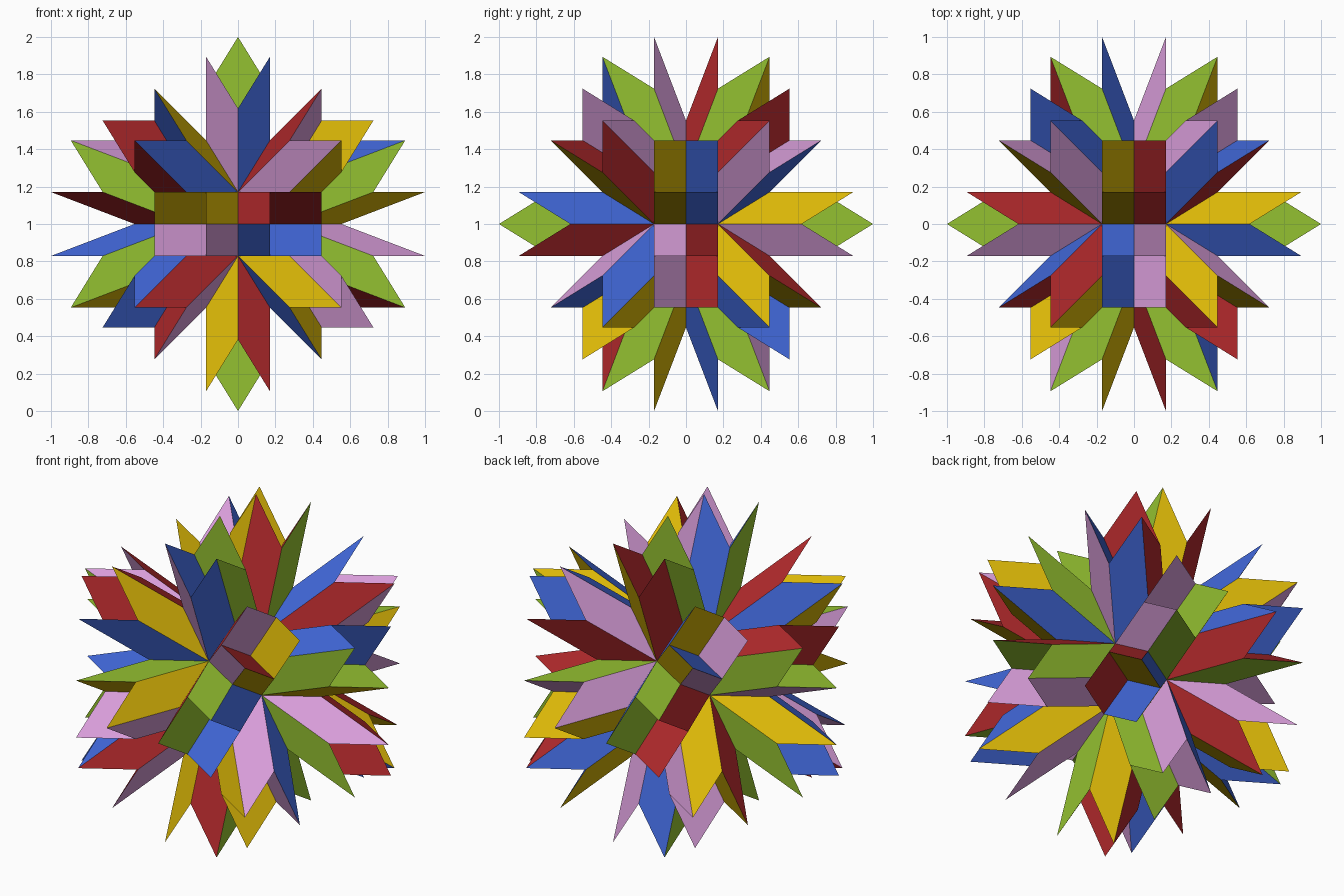
import bpy, bmesh, math
from itertools import combinations, product
from mathutils import Matrix, Vector

if "Cube" in bpy.data.objects:
    bpy.data.objects.remove(bpy.data.objects["Cube"])

PHI = (1 + math.sqrt(5)) / 2
A = 1 / (3 * PHI + 1)            # distance of every face plane from the centre


def srgb(*c):
    return tuple((v / 12.92) if v < 0.04045 else ((v + 0.055) / 1.055) ** 2.4 for v in c) + (1,)


# One flat colour per set of three mutually square directions
PALETTE = [("green", srgb(0.58, 0.755, 0.19)), ("yellow", srgb(0.855, 0.715, 0.03)),
           ("red", srgb(0.69, 0.16, 0.17)), ("pink", srgb(0.845, 0.615, 0.85)),
           ("blue", srgb(0.255, 0.405, 0.85))]
COLOUR_OF = {(1, 1): 1, (-1, -1): 2, (1, -1): 3, (-1, 1): 4}

# The 30 facet directions: six along the axes, 24 slanted ones
normals = []
for i in range(3):
    for s in (1, -1):
        v = [0, 0, 0]
        v[i] = s
        normals.append(Vector(v))
    for sx, sy, sz in product((1, -1), repeat=3):
        v = [sx * 0.5, sy * PHI / 2, sz / PHI / 2]
        normals.append(Vector(v[i:] + v[:i]))


def colour_index(n):
    if max(abs(c) for c in n) > 0.99:
        return 0
    s = [1 if c > 0 else -1 for c in n]
    small = min(range(3), key=lambda k: abs(n[k]))
    s[small] *= -1
    return COLOUR_OF[(s[0] * s[1], s[0] * s[2])]


def add_spike(bm, trio):
    """A slanted block from the centre to a tip; only its three outer rhombi are built."""
    solve = Matrix(trio).inverted()
    for k, n in enumerate(trio):
        pts = []
        for a, b in ((1, 1), (0, 1), (0, 0), (1, 0)):
            h = [a, b]
            h.insert(k, 1)
            pts.append(solve @ Vector(h) * A + Vector((0, 0, 1)))
        if (pts[1] - pts[0]).cross(pts[3] - pts[0]).dot(n) < 0:
            pts.reverse()
        f = bm.faces.new([bm.verts.new(p) for p in pts])
        f.material_index = colour_index(n)


# Spiked star: 60 spikes whose bases fit together around the centre
bm = bmesh.new()
for u in normals:
    near = [v for v in normals if abs(u.dot(v) + PHI / 2) < 1e-4]
    for v, w in combinations(near, 2):
        if abs(v.dot(w) - 0.5) < 1e-4:
            add_spike(bm, (u, v, w))
bmesh.ops.remove_doubles(bm, verts=bm.verts[:], dist=1e-4)

mesh = bpy.data.meshes.new("spiked_star")
bm.to_mesh(mesh)
bm.free()
for name, colour in PALETTE:
    mat = bpy.data.materials.new(name)
    mat.diffuse_color = colour
    mat.use_nodes = True
    mat.node_tree.nodes["Principled BSDF"].inputs["Base Color"].default_value = mat.diffuse_color
    mesh.materials.append(mat)
star = bpy.data.objects.new("spiked_star", mesh)
bpy.context.collection.objects.link(star)
